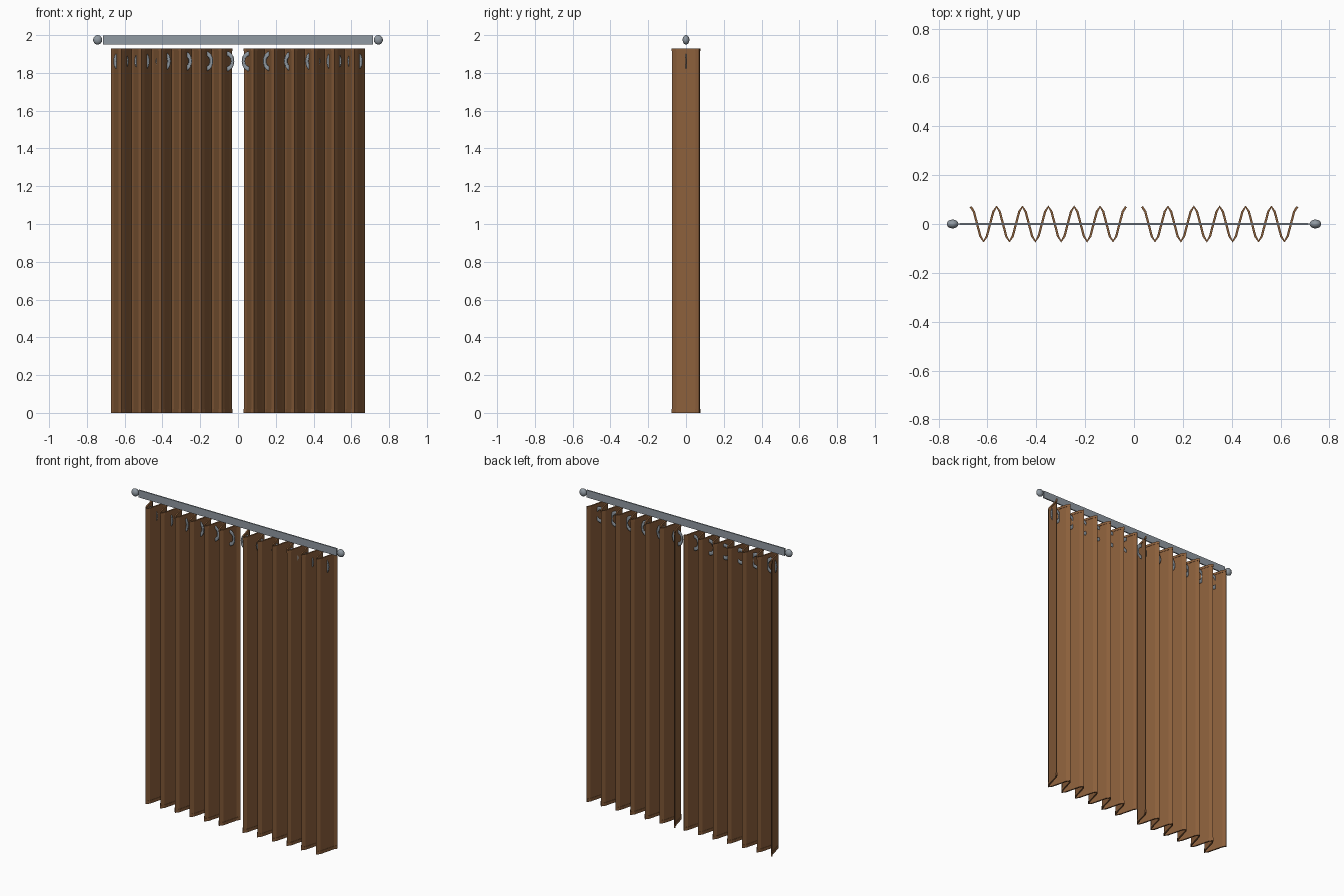
import bpy
import math

if "Cube" in bpy.data.objects:
    bpy.data.objects.remove(bpy.data.objects["Cube"], do_unlink=True)


def make_material(name, rgb):
    mat = bpy.data.materials.new(name)
    mat.use_nodes = True
    mat.diffuse_color = (*rgb, 1)
    mat.node_tree.nodes["Principled BSDF"].inputs["Base Color"].default_value = (*rgb, 1)
    return mat


fabric = make_material("brown fabric", (0.26, 0.115, 0.044))
metal = make_material("grey metal", (0.28, 0.32, 0.36))

INNER, OUTER = 0.033, 0.669   # panel extent on each side
FOLDS, STEPS = 6, 8           # pleats per panel, facets per pleat
DEPTH = 0.071


def pleated_strip(name, side, z0, z1, thickness):
    """Wavy sheet between two heights, thickened evenly."""
    count = FOLDS * STEPS
    verts, faces = [], []
    for i in range(count + 1):
        x = side * (INNER + (OUTER - INNER) * i / count)
        y = DEPTH * math.cos(math.tau * i / STEPS)
        verts += [(x, y, z0), (x, y, z1)]
    for i in range(count):
        a = 2 * i
        quad = (a, a + 2, a + 3, a + 1)
        faces.append(quad if side > 0 else quad[::-1])
    mesh = bpy.data.meshes.new(name)
    mesh.from_pydata(verts, [], faces)
    mesh.materials.append(fabric)
    obj = bpy.data.objects.new(name, mesh)
    bpy.context.collection.objects.link(obj)
    mod = obj.modifiers.new("thickness", "SOLIDIFY")
    mod.thickness = thickness
    mod.offset = 0
    return obj


def finish(name, mat, scale=None, smooth=False):
    obj = bpy.context.object
    obj.name = name
    if scale:
        obj.scale = scale
        bpy.ops.object.transform_apply(location=False, rotation=True, scale=True)
    obj.data.materials.append(mat)
    if smooth:
        bpy.ops.object.shade_smooth_by_angle()
    return obj


# Flat rod
bpy.ops.mesh.primitive_cube_add(size=1, location=(0, 0, 1.975))
finish("rod", metal, (1.43, 0.008, 0.048))

for side, label in ((1, "left"), (-1, "right")):
    # Curtain panel with thicker hems at both ends
    pleated_strip(label + "_curtain", side, 0.004, 1.926, 0.005)
    pleated_strip(label + "_top_hem", side, 1.915, 1.93, 0.009)
    pleated_strip(label + "_bottom_hem", side, 0.0, 0.02, 0.009)

    # Finial at the rod end
    bpy.ops.mesh.primitive_uv_sphere_add(segments=20, ring_count=12, radius=1,
                                         location=(side * 0.743, 0, 1.975))
    finish(label + "_finial", metal, (0.024, 0.018, 0.025), True)

    # Flattened hanging rings threaded through the pleats
    for i in range(FOLDS):
        bpy.ops.mesh.primitive_torus_add(
            major_segments=24, minor_segments=8, major_radius=0.041,
            minor_radius=0.012, location=(side * (0.06 + 0.112 * i), 0, 1.862))
        ring = bpy.context.object
        ring.scale = (0.76, 1, 0.3)
        ring.rotation_euler.x = math.pi / 2
        bpy.ops.object.transform_apply(location=False, rotation=True, scale=True)
        finish(f"{label}_ring_{i + 1}", metal, smooth=True)
